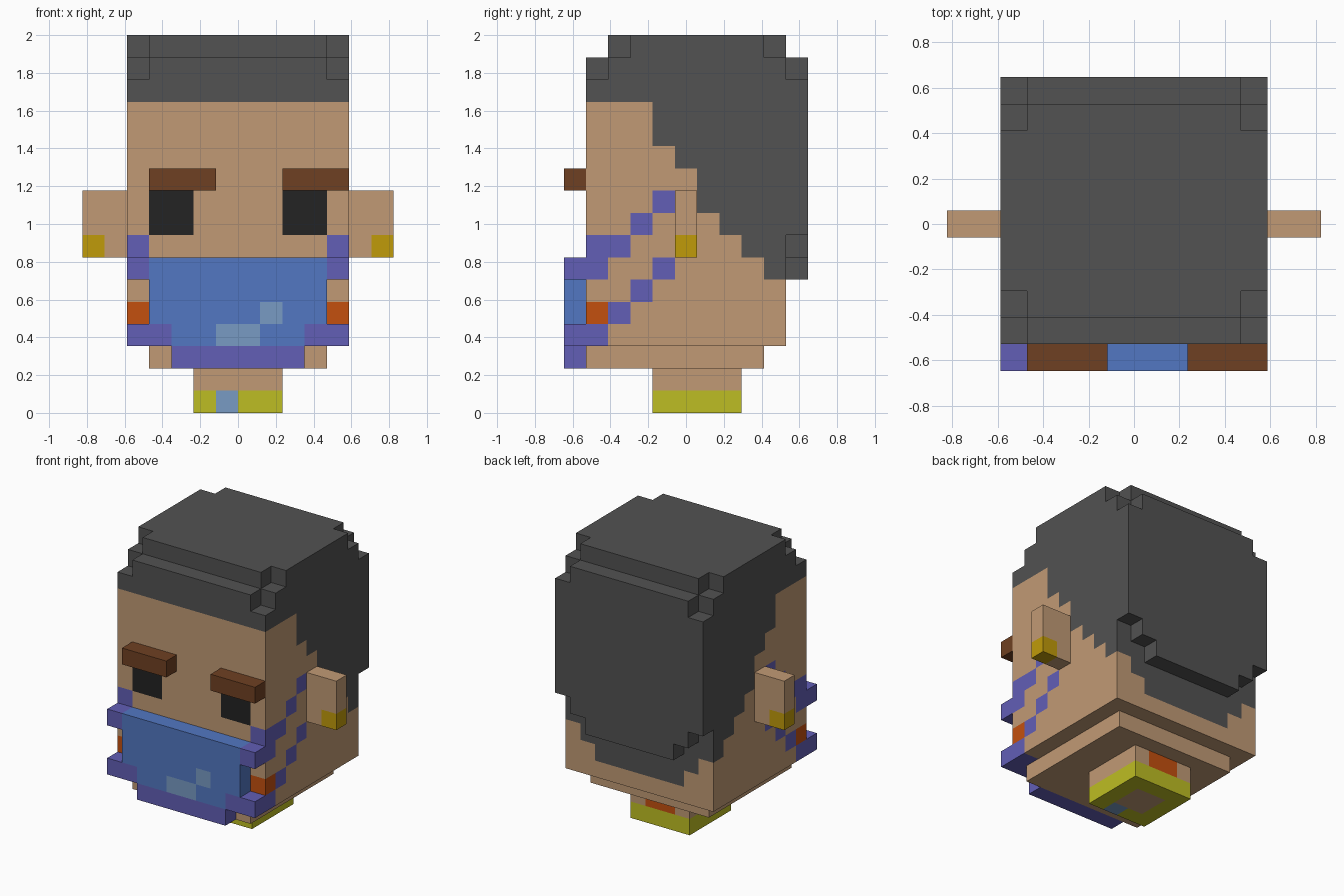
import bpy
import bmesh
from mathutils import Vector

if "Cube" in bpy.data.objects:
    bpy.data.objects.remove(bpy.data.objects["Cube"], do_unlink=True)

U = 2 / 17  # edge of one block


def linear(c):
    c /= 255
    return c / 12.92 if c <= 0.04045 else ((c + 0.055) / 1.055) ** 2.4


PALETTE = {
    "skin": (193, 154, 117), "hair_grey": (82, 82, 82), "brow_brown": (111, 64, 34),
    "eye_black": (35, 35, 35), "mask_blue": (82, 119, 194), "trim_purple": (98, 94, 182),
    "cheek_orange": (196, 80, 15), "pale_blue": (120, 155, 196),
    "earring_gold": (192, 155, 10), "collar_yellow": (190, 190, 35),
}
NAMES = list(PALETTE)
MATS = []
for name, rgb in PALETTE.items():
    mat = bpy.data.materials.new(name)
    col = (*[linear(c) for c in rgb], 1)
    mat.use_nodes = True
    bsdf = next(n for n in mat.node_tree.nodes if n.type == 'BSDF_PRINCIPLED')
    bsdf.inputs["Base Color"].default_value = col
    bsdf.inputs["Roughness"].default_value = 0.9
    mat.diffuse_color = col
    MATS.append(mat)

# Outward direction and the corners of each block side
SIDES = [
    ((1, 0, 0), ((1, 0, 0), (1, 1, 0), (1, 1, 1), (1, 0, 1))),
    ((-1, 0, 0), ((0, 0, 0), (0, 0, 1), (0, 1, 1), (0, 1, 0))),
    ((0, 1, 0), ((0, 1, 0), (0, 1, 1), (1, 1, 1), (1, 1, 0))),
    ((0, -1, 0), ((0, 0, 0), (1, 0, 0), (1, 0, 1), (0, 0, 1))),
    ((0, 0, 1), ((0, 0, 1), (1, 0, 1), (1, 1, 1), (0, 1, 1))),
    ((0, 0, -1), ((0, 0, 0), (0, 1, 0), (1, 1, 0), (1, 0, 0))),
]


def box(x0, x1, y0, y1, z0, z1):
    """Block cells in a range; y counts from the front of the model."""
    return {(x, y, z) for x in range(x0, x1) for y in range(y0, y1) for z in range(z0, z1)}


def part(name, cells, colour):
    """Outer skin of a set of blocks, coloured by a name or a rule."""
    bm = bmesh.new()
    verts = {}
    for c in sorted(cells):
        for d, corners in SIDES:
            if tuple(a + b for a, b in zip(c, d)) in cells:
                continue
            loop = []
            for o in corners:
                p = tuple(a + b for a, b in zip(c, o))
                if p not in verts:
                    verts[p] = bm.verts.new(Vector((p[0], p[1] - 5.5, p[2])) * U)
                loop.append(verts[p])
            face = bm.faces.new(loop)
            face.material_index = NAMES.index(colour if isinstance(colour, str) else colour(*c, d))
    me = bpy.data.meshes.new(name)
    bm.to_mesh(me)
    bm.free()
    for m in MATS:
        me.materials.append(m)
    bpy.context.collection.objects.link(bpy.data.objects.new(name, me))


def column(x):
    """Distance of a block column from the middle, 0 to 4 on both sides."""
    return max(x, -1 - x)


# Head: stepped hairline, mask straps, cheeks and eyes
HAIRLINE = [14, 14, 14, 14, 12, 11, 9, 8, 7, 6]
STRAPS = {(4, 9), (3, 8), (2, 7), (1, 7), (1, 6), (4, 6), (3, 5), (2, 4), (1, 3)}


def head_colour(x, y, z, d):
    m = column(x)
    nape = {4: 6, 3: 5}.get(m, 4)
    if z >= (nape if y == 9 else HAIRLINE[y]):
        return "hair_grey"
    if m == 4 and (y, z) in STRAPS:
        return "trim_purple"
    if m == 4 and (y, z) == (1, 4):
        return "cheek_orange"
    if y == 1 and z in (8, 9) and x in (-4, -3, 2, 3):
        return "eye_black"
    return "skin"


part("head", box(-5, 5, 1, 10, 3, 14), head_colour)
part("chin", box(-4, 4, 1, 9, 2, 3), "skin")

# Hair cap with notched corners
cap = box(-5, 5, 1, 10, 14, 16) | box(-5, 5, 2, 10, 16, 17)
for x in (-5, 4):
    cap -= {(x, 1, 15), (x, 2, 16), (x, 9, 16)}
part("hair_cap", cap, "hair_grey")

# Hair at the back, stepped at the lower corners
back = box(-5, 5, 10, 11, 8, 16) | box(-4, 4, 10, 11, 7, 8) | box(-3, 3, 10, 11, 6, 7)
back -= {(-5, 10, 15), (4, 10, 15)}
part("hair_back", back, "hair_grey")


# Face mask with purple trim and a pale mark
def mask_colour(x, y, z, d):
    m = column(x)
    if z == 2 or m == 4 or (z == 3 and m == 3):
        return "trim_purple"
    if (x, z) in {(-1, 3), (0, 3), (1, 4)} and d == (0, -1, 0):
        return "pale_blue"
    return "mask_blue"


mask = box(-5, 5, 0, 1, 6, 7) | box(-4, 4, 0, 1, 4, 6)
mask |= box(-5, 5, 0, 1, 3, 4) | box(-3, 3, 0, 1, 2, 3)
part("face_mask", mask, mask_colour)

# Eyebrows and ears
for side, brow_x, ear_x in (("right", -4, -7), ("left", 2, 5)):
    part(side + "_eyebrow", box(brow_x, brow_x + 3, 0, 1, 10, 11), "brow_brown")
    part(side + "_ear", box(ear_x, ear_x + 2, 5, 6, 7, 10),
         lambda x, y, z, d: "earring_gold" if z == 7 and x in (-7, 6) else "skin")


# Neck with a yellow collar
def neck_colour(x, y, z, d):
    middle = x in (-1, 0)
    if z == 1:
        return "cheek_orange" if y == 7 and middle else "skin"
    below = d[2] < 0
    if below and middle and y in (5, 6):
        return "skin"
    if y == 4 and x == (0 if below else -1):
        return "pale_blue"
    return "collar_yellow"


part("neck", box(-2, 2, 4, 8, 0, 2), neck_colour)
